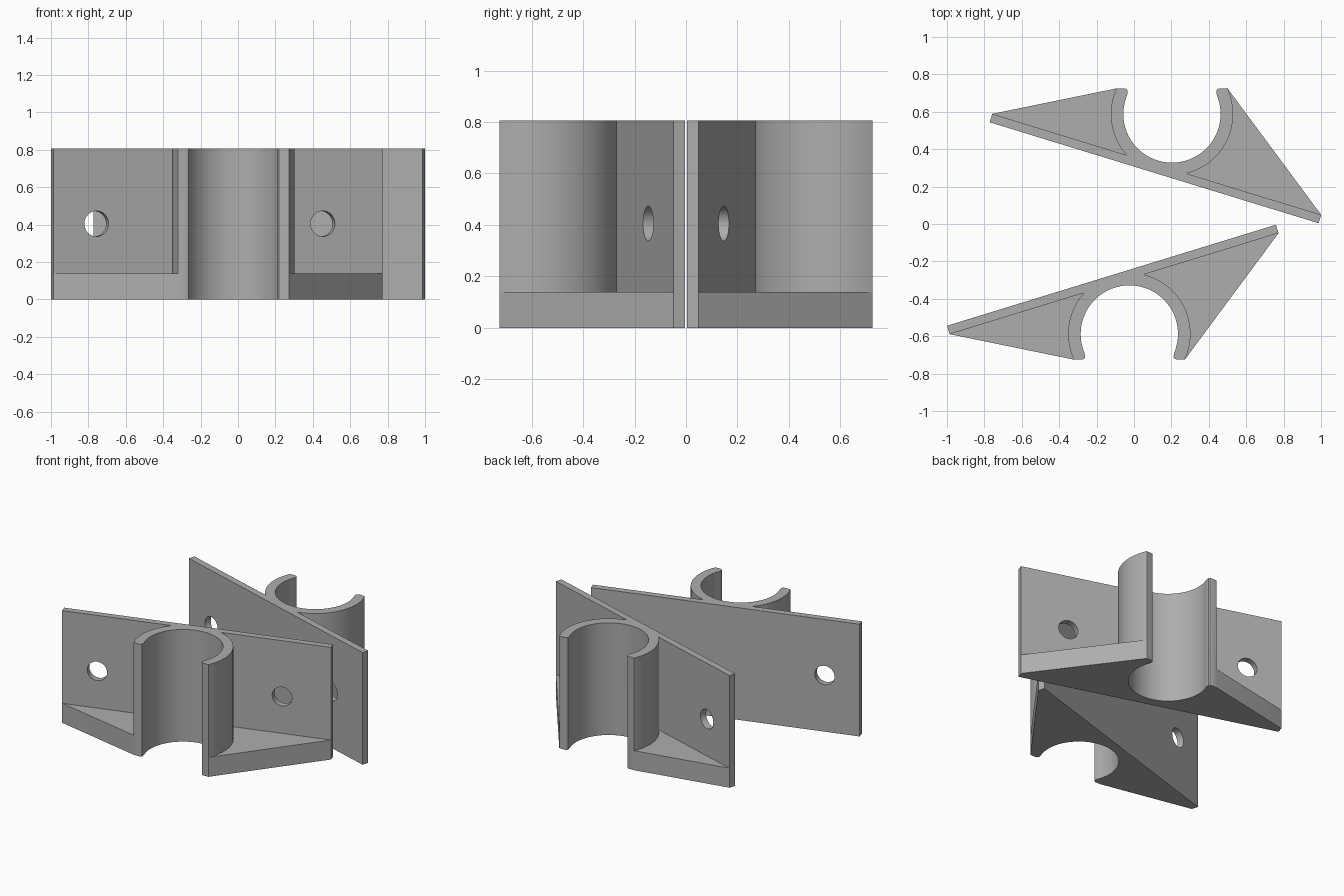
import bpy, bmesh, math
from mathutils import Vector, Matrix

if "Cube" in bpy.data.objects:
    bpy.data.objects.remove(bpy.data.objects["Cube"])

HEIGHT, BASE = 0.806, 0.14          # full height, thickness of the bottom web
C = Vector((-0.025, -0.588))        # clip centre
R_IN, R_OUT = 0.26, 0.327
Y_TIP = -0.725                      # open end of the clip
THICK = 0.047                       # mounting plate thickness
P0, P1 = Vector((-1.0, -0.544)), Vector((0.759, -0.004))   # plate back edge
U = (P1 - P0).normalized()          # along the plate
N = Vector((U.y, -U.x))             # out of the plate, toward the clip
F0, F1 = P0 + N * THICK, P1 + N * THICK

grey = bpy.data.materials.new("grey plastic")
grey.diffuse_color = (0.42, 0.42, 0.42, 1)
grey.use_nodes = True
grey.node_tree.nodes["Principled BSDF"].inputs["Base Color"].default_value = grey.diffuse_color


def arc(radius, a0, a1, n):
    return [C + radius * Vector((math.cos(a0 + (a1 - a0) * i / n),
                                 math.sin(a0 + (a1 - a0) * i / n))) for i in range(n + 1)]


def make(name, bm):
    bmesh.ops.recalc_face_normals(bm, faces=bm.faces)
    mesh = bpy.data.meshes.new(name)
    bm.to_mesh(mesh)
    bm.free()
    ob = bpy.data.objects.new(name, mesh)
    bpy.context.collection.objects.link(ob)
    mesh.materials.append(grey)
    return ob


def prism(name, pts, z0, z1):
    bm = bmesh.new()
    face = bm.faces.new([bm.verts.new((p.x, p.y, z0)) for p in pts])
    top = bmesh.ops.extrude_face_region(bm, geom=[face])["geom"]
    bmesh.ops.translate(bm, vec=(0, 0, z1 - z0),
                        verts=[v for v in top if isinstance(v, bmesh.types.BMVert)])
    return make(name, bm)


def hole(distance):
    p = F0 + U * distance
    rot = Vector((N.x, N.y, 0)).to_track_quat('Z', 'Y').to_matrix().to_4x4()
    bm = bmesh.new()
    bmesh.ops.create_cone(bm, cap_ends=True, segments=40, radius1=0.068, radius2=0.068,
                          depth=0.2, matrix=Matrix.Translation((p.x, p.y, 0.405)) @ rot)
    return make("screw_hole_cutter", bm)


# Outline: plate, triangular webs and the open bore with rounded lips
a_lip = math.asin(-0.1 / R_IN)
lip = [Vector((0.237, -0.117)), Vector((0.237, -0.125)), Vector((0.243, -0.133)),
       Vector((0.254, Y_TIP - C.y))]
x_tip = math.sqrt(R_OUT ** 2 - (Y_TIP - C.y) ** 2)
right_lip = [C + v for v in lip]
left_lip = [C + Vector((-v.x, v.y)) for v in lip]
outline = ([P0, P1, F1, Vector((C.x + x_tip, Y_TIP))] + right_lip[::-1]
           + arc(R_IN, a_lip, math.pi - a_lip, 64) + left_lip
           + [Vector((C.x - x_tip, Y_TIP)), F0])

# Pockets above the webs: bounded by the plate face and the clip's outer wall
d = (C - F0).dot(U)
off = (C - F0).dot(N)
half = math.sqrt(R_OUT ** 2 - off ** 2)
q_right, q_left = F0 + U * (d + half), F0 + U * (d - half)
ang = lambda p: math.atan2(p.y - C.y, p.x - C.x)
a_end = math.asin((Y_TIP - 0.02 - C.y) / R_OUT)
right_pocket = (arc(R_OUT, ang(q_right), a_end, 32)
                + [Vector((0.35, -0.95)), Vector((1.3, -0.95)), F1 + U * 0.4])
left_pocket = (arc(R_OUT, ang(q_left), math.pi - a_end, 24)
               + [Vector((-0.4, -0.95)), Vector((-1.4, -0.95)), F0 - U * 0.4])

bracket = prism("front_bracket", outline, 0, HEIGHT)
cutters = [prism("right_pocket_cutter", right_pocket, BASE, 1),
           prism("left_pocket_cutter", left_pocket, BASE, 1), hole(0.24), hole(1.506)]
for cutter in cutters:
    mod = bracket.modifiers.new("cut", 'BOOLEAN')
    mod.operation, mod.solver, mod.object = 'DIFFERENCE', 'EXACT', cutter
bpy.context.view_layer.update()
mesh = bpy.data.meshes.new_from_object(
    bracket.evaluated_get(bpy.context.evaluated_depsgraph_get()))
bracket.modifiers.clear()
bracket.data = mesh
for cutter in cutters:
    bpy.data.objects.remove(cutter)

# Second bracket: mirrored front to back and shifted sideways
bm = bmesh.new()
bm.from_mesh(mesh)
bmesh.ops.transform(bm, verts=bm.verts,
                    matrix=Matrix.Translation((0.228, 0, 0)) @ Matrix.Diagonal((1, -1, 1, 1)))
back = make("back_bracket", bm)

for ob in (bracket, back):
    bpy.ops.object.select_all(action='DESELECT')
    ob.select_set(True)
    bpy.context.view_layer.objects.active = ob
    bpy.ops.object.shade_smooth_by_angle(angle=math.radians(30))
